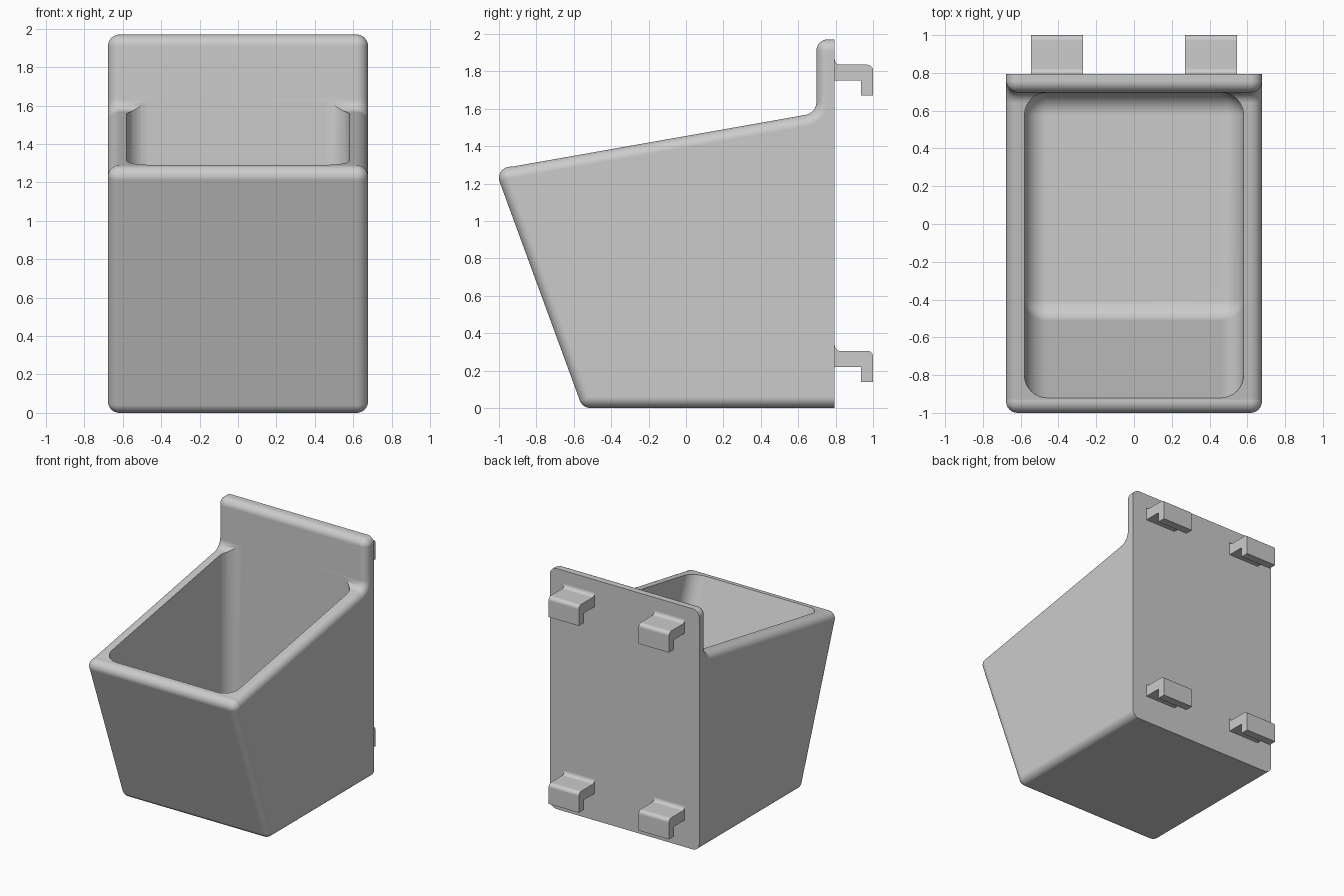
import bpy, bmesh
from math import sin, cos, pi, tan, atan2
from mathutils import Vector, Matrix

if "Cube" in bpy.data.objects:
    bpy.data.objects.remove(bpy.data.objects["Cube"])

grey = bpy.data.materials.new("plain grey")
grey.use_nodes = True
grey.diffuse_color = (0.6, 0.6, 0.6, 1)
grey.node_tree.nodes["Principled BSDF"].inputs["Base Color"].default_value = (0.6, 0.6, 0.6, 1)


def rounded_outline(corners, inset=0, fixed=(), steps=8):
    """Counter-clockwise (y, z, radius) corners, moved inward and rounded."""
    pts = [Vector(c[:2]) for c in corners]
    n = len(pts)
    dirs = [(pts[(i + 1) % n] - pts[i]).normalized() for i in range(n)]
    norms = [Vector((-d.y, d.x)) for d in dirs]
    offs = [0 if i in fixed else inset for i in range(n)]
    out = []
    for i in range(n):
        u, v, r = dirs[i - 1], dirs[i], corners[i][2]
        cross = u.x * v.y - u.y * v.x
        a = pts[i] + norms[i - 1] * offs[i - 1]
        gap = pts[i] + norms[i] * offs[i] - a
        corner = a + u * ((gap.x * v.y - gap.y * v.x) / cross)
        if r == 0:
            out.append(corner)
            continue
        side = 1 if cross > 0 else -1
        r = max(r - side * inset, 0)
        turn = atan2(cross, u.dot(v))
        start = corner - u * r * tan(abs(turn) / 2)
        centre = start + norms[i - 1] * r * side
        for k in range(steps + 1):
            out.append(centre + Matrix.Rotation(turn * k / steps, 2) @ (start - centre))
    return out


def side_solid(name, corners, x0, x1, edge=0, fixed=(), steps=8):
    """Extrude an outline along x, rounding its rims by the edge radius."""
    sections = [(x0, 0), (x1, 0)]
    if edge:
        arc = [k * pi / 2 / steps for k in range(steps + 1)]
        rim = [(edge * (1 - sin(t)), edge * (1 - cos(t))) for t in arc]
        sections = [(x0 + a, b) for a, b in reversed(rim)]
        sections = [(x0 + edge * (1 - sin(t)), edge * (1 - cos(t))) for t in reversed(arc)]
        sections = [(x0 + edge * (1 - cos(t)), edge * (1 - sin(t))) for t in arc]
        sections += [(x0 + x1 - x, d) for x, d in reversed(sections)]
    bm = bmesh.new()
    rings = [[bm.verts.new((x, p.x, p.y)) for p in rounded_outline(corners, d, fixed, steps)]
             for x, d in sections]
    for a, b in zip(rings, rings[1:]):
        for i in range(len(a)):
            j = (i + 1) % len(a)
            bm.faces.new((a[i], a[j], b[j], b[i]))
    bm.faces.new(rings[0])
    bm.faces.new(rings[-1])
    bmesh.ops.remove_doubles(bm, verts=bm.verts, dist=1e-5)
    bmesh.ops.recalc_face_normals(bm, faces=bm.faces)
    mesh = bpy.data.meshes.new(name)
    bm.to_mesh(mesh)
    bm.free()
    mesh.materials.append(grey)
    obj = bpy.data.objects.new(name, mesh)
    bpy.context.collection.objects.link(obj)
    return obj


def activate(obj):
    bpy.ops.object.select_all(action="DESELECT")
    obj.select_set(True)
    bpy.context.view_layer.objects.active = obj


def finish(obj):
    activate(obj)
    bpy.ops.object.shade_smooth_by_angle(angle=0.6)
    obj.modifiers.new("even shading", "WEIGHTED_NORMAL").keep_sharp = True


# Bin body with the tall back plate; the back face stays flat and sharp
r = 0.06
body = side_solid("bin_body", [
    (-0.553, 0, r), (0.795, 0, 0), (0.795, 1.97, 0), (0.697, 1.97, r),
    (0.697, 1.577, 0.07), (-0.93, 1.29, 0.03), (-1.026, 1.29, r)],
    -0.677, 0.677, r, fixed=(1,))

# Hollow inside with rounded corners and a sloping front wall
c = 0.12
cavity = side_solid("cavity_cutter", [
    (-0.482, 0.1, c), (0.696, 0.1, c), (0.696, 2.4, c), (-1.328, 2.4, c)],
    -0.58, 0.58, c)
cut = body.modifiers.new("hollow", "BOOLEAN")
cut.operation, cut.solver, cut.object = "DIFFERENCE", "EXACT", cavity
activate(body)
bpy.ops.object.modifier_apply(modifier="hollow")
bpy.data.objects.remove(cavity)
finish(body)

# Four hanging hooks on the back
for height, row in ((1.67, "upper"), (0.14, "lower")):
    for x, side in ((-0.408, "right"), (0.408, "left")):
        profile = [(0.78, 0.08, 0), (0.935, 0.08, 0), (0.935, 0, 0), (1, 0, 0),
                   (1, 0.165, 0.03), (0.795, 0.165, 0.03), (0.795, 0.2, 0), (0.78, 0.2, 0)]
        hook = side_solid(f"{row}_{side}_hook", [(y, z + height, q) for y, z, q in profile],
                          x - 0.137, x + 0.137, steps=6)
        finish(hook)
